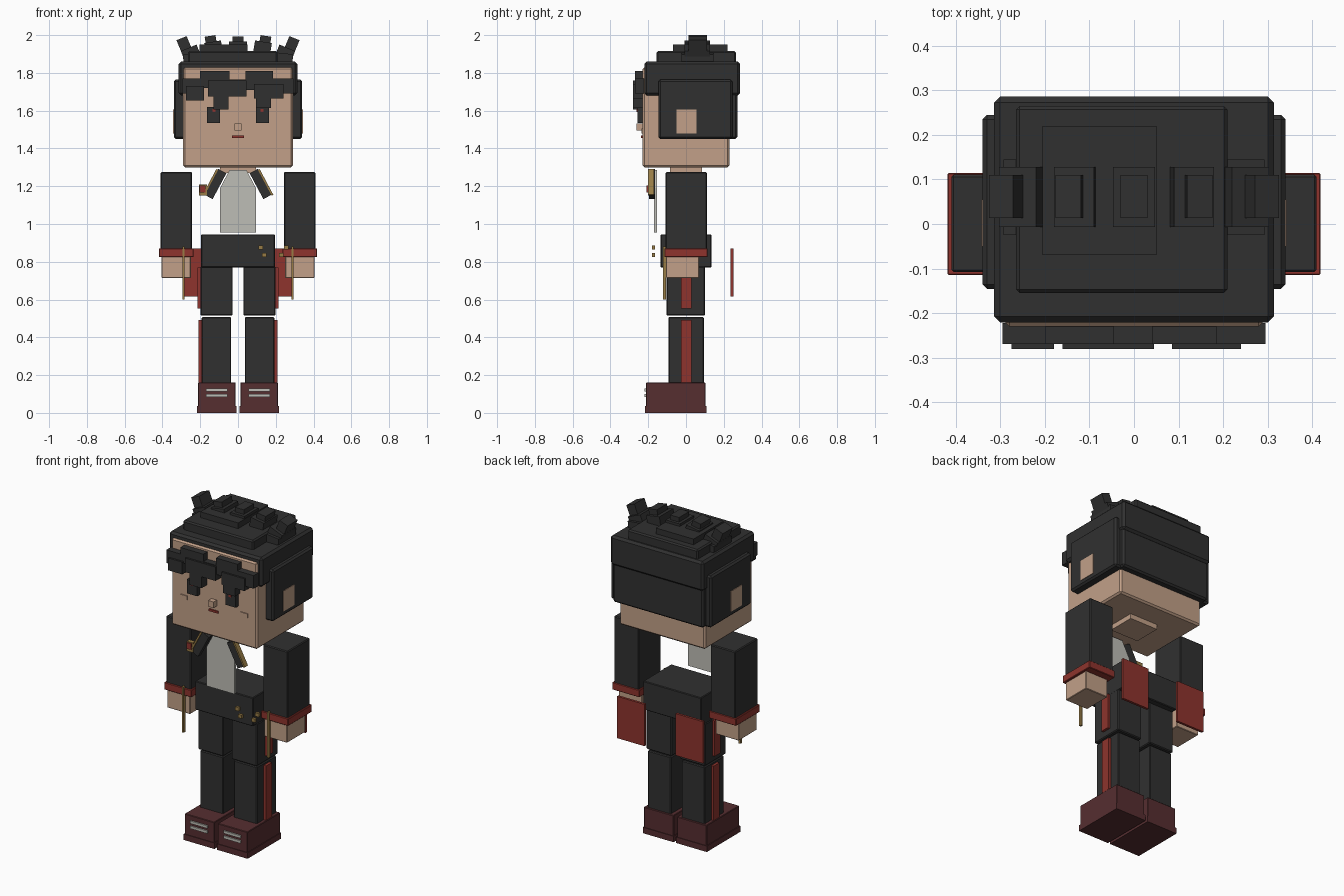
import bpy
import bmesh
from math import radians
from mathutils import Matrix, Vector

if "Cube" in bpy.data.objects:
    bpy.data.objects.remove(bpy.data.objects["Cube"], do_unlink=True)


def material(name, rgb):
    """Flat colour given as 0-255 display values, stored linear."""
    col = [((c / 255 + 0.055) / 1.055) ** 2.4 for c in rgb] + [1.0]
    mat = bpy.data.materials.new(name)
    mat.use_nodes = True
    mat.diffuse_color = col
    node = next(n for n in mat.node_tree.nodes if n.type == 'BSDF_PRINCIPLED')
    node.inputs["Base Color"].default_value = col
    node.inputs["Roughness"].default_value = 0.9
    return mat


BLACK = material("charcoal", (48, 48, 48))
SKIN = material("skin", (194, 160, 136))
RED = material("brick_red", (142, 52, 45))
MAROON = material("maroon_leather", (86, 46, 48))
GREY = material("pale_grey", (190, 189, 182))
GOLD = material("gold", (152, 124, 70))


def finish(name, bm, mat):
    bmesh.ops.recalc_face_normals(bm, faces=bm.faces)
    mesh = bpy.data.meshes.new(name)
    bm.to_mesh(mesh)
    bm.free()
    mesh.materials.append(mat)
    obj = bpy.data.objects.new(name, mesh)
    bpy.context.collection.objects.link(obj)
    return obj


def box(name, x, y, z, mat, bevel=0.0, tilt=0.0):
    """Box from (low, high) ranges, tilted about y through its centre."""
    size = Vector([r[1] - r[0] for r in (x, y, z)])
    centre = Vector([(r[1] + r[0]) / 2 for r in (x, y, z)])
    bm = bmesh.new()
    bmesh.ops.create_cube(bm, size=1.0)
    bmesh.ops.scale(bm, vec=size, verts=bm.verts)
    if bevel:
        bmesh.ops.bevel(bm, geom=bm.edges[:], offset=bevel, segments=1,
                        affect='EDGES', profile=0.5)
    turn = Matrix.Rotation(radians(tilt), 4, 'Y')
    bmesh.ops.transform(bm, matrix=Matrix.Translation(centre) @ turn, verts=bm.verts)
    return finish(name, bm, mat)


def pair(name, x, y, z, mat, bevel=0.0, tilt=0.0):
    """The same box on the left (+x) and mirrored on the right."""
    box("left_" + name, x, y, z, mat, bevel, tilt)
    box("right_" + name, (-x[1], -x[0]), y, z, mat, bevel, -tilt)


def around(c, size):
    return (c - size / 2, c + size / 2)


# Head, neck and face
box("head", (-.29, .29), (-.23, .23), (1.30, 1.83), SKIN, .01)
box("neck", (-.095, .095), (-.085, .085), (1.27, 1.31), SKIN)
box("nose", (-.018, .018), (-.262, -.22), (1.495, 1.532), SKIN)
box("mouth", (-.031, .031), (-.238, -.22), (1.455, 1.468), RED)
pair("cheek", (.18, .228), (-.236, -.22), (1.48, 1.505), SKIN)
pair("eye", (.096, .165), (-.258, -.22), (1.535, 1.62), BLACK)
pair("pupil", (.12, .136), (-.263, -.25), (1.592, 1.608), RED)

# Hair cap, back, sides and ears
box("hair_cap", (-.314, .314), (-.221, .286), (1.68, 1.86), BLACK, .013)
box("hair_back", (-.305, .305), (.12, .272), (1.45, 1.70), BLACK, .01)
pair("hair_side", (.28, .34), (-.146, .245), (1.45, 1.765), BLACK, .01)
pair("ear", (.30, .343), (-.05, .055), (1.48, 1.605), SKIN)

# Layered crown
box("crown_low", (-.265, .21), (-.155, .265), (1.85, 1.915), BLACK, .008)
box("crown_high", (-.205, .05), (-.07, .22), (1.90, 1.95), BLACK)
pair("crown_shoulder", (.165, .29), (-.025, .145), (1.85, 1.905), BLACK, 0, 6)

# Row of spikes fanning outward: root x, root z, tip x, tip z, tilt
for label, rx, rz, tx, tz, tilt in (("inner_spike", .13, 1.935, .143, 1.965, 9),
                                    ("outer_spike", .25, 1.905, .287, 1.955, 22)):
    pair(label + "_root", around(rx, .09), (-.007, .128), around(rz, .06), BLACK, 0, tilt)
    pair(label + "_tip", around(tx, .058), (.013, .11), around(tz, .062), BLACK, 0, tilt)
box("middle_spike_root", around(0, .095), (-.007, .128), (1.90, 1.965), BLACK)
box("middle_spike_tip", around(0, .06), (.013, .11), (1.95, 1.993), BLACK)

# Stepped fringe: back row, then front row
for i, (a, b, low, high) in enumerate((
        (-.295, -.19, 1.69, 1.77), (-.20, -.045, 1.72, 1.81), (-.045, .045, 1.71, 1.765),
        (.04, .185, 1.71, 1.81), (.18, .295, 1.69, 1.77))):
    box(f"fringe_band_{i + 1}", (a, b), (-.27, -.222), (low, high), BLACK)
for i, (a, b, low, high) in enumerate((
        (-.275, -.18, 1.655, 1.73), (-.16, .045, 1.675, 1.76), (-.13, -.05, 1.605, 1.69),
        (.085, .24, 1.665, 1.74), (.095, .175, 1.615, 1.68))):
    box(f"fringe_lock_{i + 1}", (a, b), (-.281, -.225), (low, high), BLACK)

# Shirt panel with clipped upper corners
bm = bmesh.new()
outline = ((-.095, .955), (.095, .955), (.095, 1.19), (.045, 1.285), (-.045, 1.285), (-.095, 1.19))
face = bm.faces.new([bm.verts.new((x, -.17, z)) for x, z in outline])
side = bmesh.ops.extrude_face_region(bm, geom=[face])
bmesh.ops.translate(bm, vec=(0, .016, 0),
                    verts=[g for g in side["geom"] if isinstance(g, bmesh.types.BMVert)])
finish("shirt_front", bm, GREY)

# Lapels, gold piping and badge
pair("lapel", around(.12, .05), (-.195, -.165), around(1.212, .155), BLACK, 0, -28)
pair("lapel_piping", around(.146, .01), (-.202, -.17), around(1.221, .155), GOLD, 0, -28)
box("badge_frame", (-.207, -.165), (-.20, -.175), (1.15, 1.21), GOLD)
box("badge", (-.203, -.172), (-.208, -.195), (1.168, 1.205), RED)

# Waist block and gold buttons
box("waist", (-.195, .195), (-.135, .135), (.77, .945), BLACK, .004)
for i, (x, z) in enumerate(((.12, .875), (.14, .835), (.255, .875), (.23, .835))):
    box(f"button_{i + 1}", around(x, .024), (-.181, -.165), around(z, .022), GOLD)

# Arms, cuffs, hands and hanging cords
pair("arm", (.243, .41), (-.108, .111), (.86, 1.275), BLACK, .005)
pair("cuff", (.235, .419), (-.115, .115), (.825, .87), RED, .003)
pair("hand", (.25, .405), (-.105, .07), (.715, .83), SKIN, .003)
pair("cord", (.282, .294), (-.122, -.106), (.60, .88), GOLD)

# Coat tails
pair("coat_tail", (.105, .29), (.236, .251), (.615, .87), RED)

# Legs with side stripes
pair("upper_leg", (.028, .199), (-.103, .1), (.515, .775), BLACK, .005)
pair("lower_leg", (.036, .192), (-.093, .095), (.14, .507), BLACK, .005)
pair("upper_stripe", (.19, .214), (-.026, .03), (.553, .77), RED)
pair("lower_stripe", (.18, .208), (-.026, .03), (.16, .492), RED)

# Shoes with soles and pale laces
pair("shoe", (.012, .212), (-.212, .104), (.02, .16), MAROON, .003)
pair("sole", (.008, .216), (-.216, .108), (0, .036), MAROON)
for label, z in (("lower_lace", .091), ("upper_lace", .122)):
    pair(label, (.055, .17), (-.22, -.20), around(z, .016), GREY)
